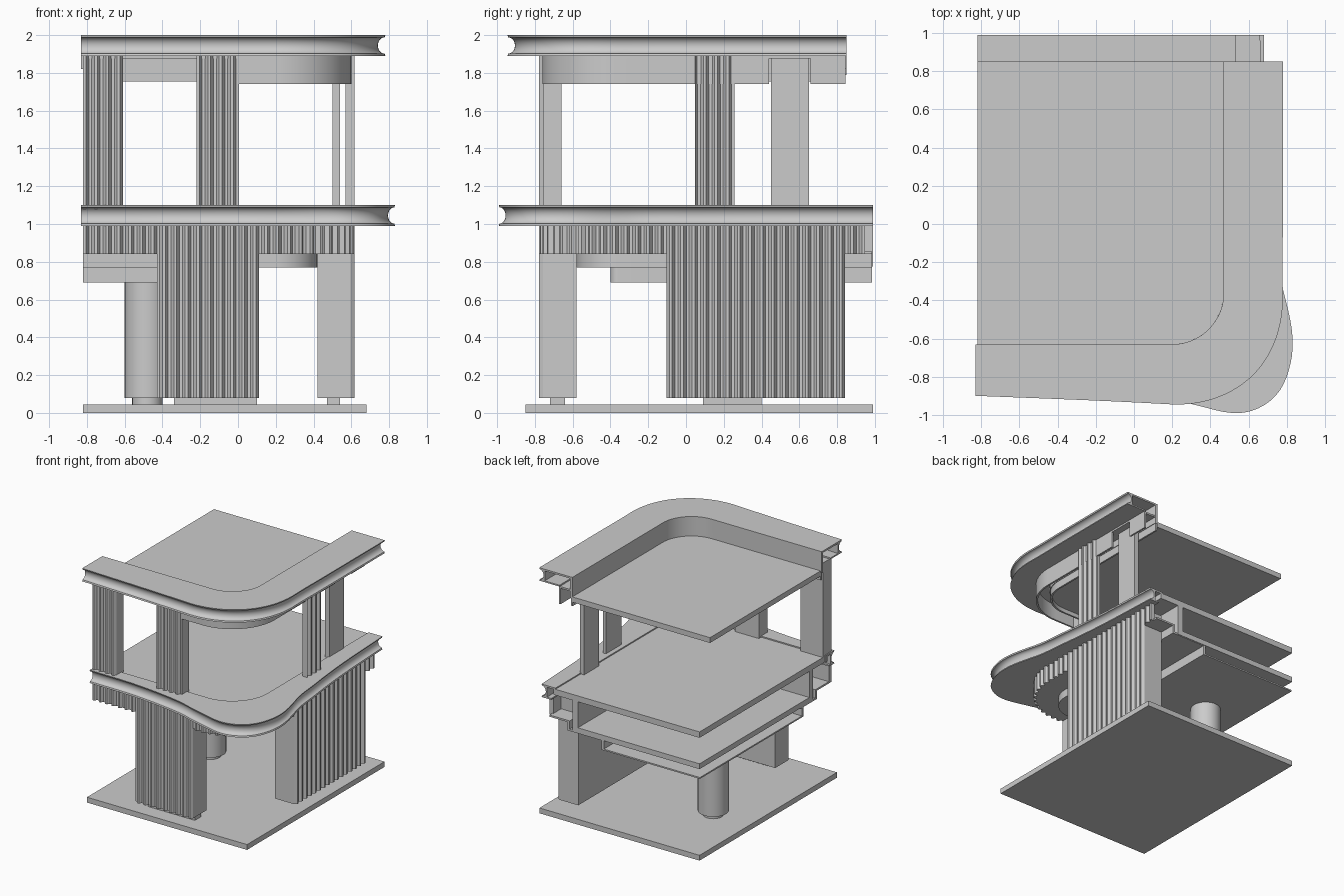
import bpy, bmesh, math

if "Cube" in bpy.data.objects:
    bpy.data.objects.remove(bpy.data.objects["Cube"])

CX, CY = 0.2, -0.36          # centre of the rounded corner
L = 0.4 * math.pi / 2        # corner arc length used as path parameter
Q = 0.06 / 4                 # quarter of one flute pitch


def pt(s, r):
    """Plan point at path position s (front, corner, right side), offset r from the corner centre."""
    if s <= 0:
        return CX + s, CY - r
    if s >= L:
        return CX + r, CY + s - L
    a = -math.pi / 2 + s / L * math.pi / 2
    return CX + r * math.cos(a), CY + r * math.sin(a)


def right(y):
    return L + y - CY


def finish(name, bm, smooth=False):
    bmesh.ops.recalc_face_normals(bm, faces=bm.faces)
    me = bpy.data.meshes.new(name)
    bm.to_mesh(me)
    bm.free()
    ob = bpy.data.objects.new(name, me)
    bpy.context.collection.objects.link(ob)
    if smooth:
        bpy.ops.object.select_all(action='DESELECT')
        ob.select_set(True)
        bpy.context.view_layer.objects.active = ob
        bpy.ops.object.shade_smooth_by_angle(angle=math.radians(30))
    return ob


def sweep(name, stations, profile, smooth=False):
    """Closed profile (r, z) carried along the path; the profile may vary with s."""
    bm = bmesh.new()
    rings = []
    for s in stations:
        rings.append([bm.verts.new((*pt(s, r), z)) for r, z in profile(s)])
    n = len(rings[0])
    for a, b in zip(rings, rings[1:]):
        for i in range(n):
            j = (i + 1) % n
            bm.faces.new((a[i], a[j], b[j], b[i]))
    bm.faces.new(rings[0])
    bm.faces.new(rings[-1])
    return finish(name, bm, smooth)


def path(s0, s1, ns=14, na=20):
    """Stations from s0 to s1, dense on the corner arc."""
    mid = [L * i / na for i in range(na + 1)]
    a = [s0 + (0 - s0) * i / ns for i in range(ns)] if s0 < 0 else []
    b = [L + (s1 - L) * i / ns for i in range(1, ns + 1)] if s1 > L else []
    return a + mid + b


def band(name, s0, s1, r0, r1, z0, z1, stations=None):
    """Plain rectangular strip along the path."""
    return sweep(name, stations or path(s0, s1),
                 lambda s: [(r0, z0), (r1, z0), (r1, z1), (r0, z1)], True)


def fluted(name, s0, s1, rin, z0, z1):
    """Ribbed cladding; the ribs share one grid along the whole path."""
    ks = range(round(s0 / Q), round(s1 / Q) + 1)

    def prof(s):
        r = 0.418 if round(s / Q) % 4 < 2 else 0.396
        return [(rin, z0), (r, z0), (r, z1), (rin, z1)]
    return sweep(name, [k * Q for k in ks], prof)


def slab(name, r, z0, z1, yend, dx=0.0):
    """Floor plate with the rounded corner, optionally shifted sideways by dx."""
    bm = bmesh.new()
    pts = [pt(s, r) for s in path(-1.02 - dx, right(yend), 1, 16)]
    pts.append((pts[0][0], yend))
    f = bm.faces.new([bm.verts.new((x + dx, y, z0)) for x, y in pts])
    g = bmesh.ops.extrude_face_region(bm, geom=[f])["geom"]
    bmesh.ops.translate(bm, vec=(0, 0, z1 - z0),
                        verts=[v for v in g if isinstance(v, bmesh.types.BMVert)])
    if not any(f.normal.z < -0.5 and f.calc_center_median().z < z0 + 1e-4 for f in bm.faces):
        bm.faces.new([v for v in bm.verts if abs(v.co.z - z0) < 1e-5]) if len(bm.faces) < len(pts) + 2 else None
    return finish(name, bm)


def box(name, x0, x1, y0, y1, z0, z1):
    bm = bmesh.new()
    bmesh.ops.create_cube(bm, size=1)
    for v in bm.verts:
        v.co = (x0 if v.co.x < 0 else x1, y0 if v.co.y < 0 else y1, z0 if v.co.z < 0 else z1)
    return finish(name, bm)


def cylinder(name, x, y, r, z0, z1):
    bm = bmesh.new()
    bmesh.ops.create_cone(bm, cap_ends=True, segments=32, radius1=r, radius2=r, depth=z1 - z0)
    bmesh.ops.translate(bm, verts=bm.verts, vec=(x, y, (z0 + z1) / 2))
    return finish(name, bm, True)


def smooth_keys(keys):
    """Cubic interpolation through (s, value) keys."""
    def slope(i):
        a, b = keys[max(i - 1, 0)], keys[min(i + 1, len(keys) - 1)]
        return (b[1] - a[1]) / (b[0] - a[0])

    def f(s):
        i = 0
        while i < len(keys) - 2 and s > keys[i + 1][0]:
            i += 1
        (a, va), (b, vb) = keys[i], keys[i + 1]
        h = b - a
        t = min(max((s - a) / h, 0), 1)
        return ((2*t**3 - 3*t**2 + 1) * va + (t**3 - 2*t**2 + t) * h * slope(i)
                + (3*t**2 - 2*t**3) * vb + (t**3 - t**2) * h * slope(i + 1))
    return f


def cornice(name, keys, yend, rin, rb, zdrop, z0, z1):
    """Thin shell ledge with a hollow scotia front."""
    reach = smooth_keys(keys)

    def prof(s):
        R = reach(s)
        p = [(R, z1)]
        for k in range(11):
            t = math.pi * k / 10
            p.append((R - 0.004 - 0.036 * math.sin(t),
                      (z0 + z1) / 2 + ((z1 - z0) / 2 - 0.012) * math.cos(t)))
        return p + [(R, z0), (rb, z0), (rb, z0 + 0.012), (R - 0.052, z0 + 0.012),
                    (R - 0.052, z1 - 0.015), (rin + 0.02, z1 - 0.015),
                    (rin + 0.02, zdrop), (rin, zdrop), (rin, z1)]
    return sweep(name, path(-1.03, right(yend), 24, 32), prof, True)


# Base and ground floor supports
box("base_slab", -0.82, 0.68, -0.85, 0.99, 0, 0.045)
fluted("front_lower_pier", -0.63, -0.09, 0.22, 0.08, 0.99)
fluted("right_lower_pier", right(-0.1), right(0.84), 0.22, 0.08, 0.99)
box("front_pier_foot", -0.34, 0.1, -0.72, -0.64, 0.045, 0.08)
box("right_pier_foot", 0.47, 0.54, 0.09, 0.4, 0.045, 0.08)
cylinder("round_column", -0.48, 0.32, 0.12, 0.08, 0.69)
cylinder("round_column_foot", -0.48, 0.32, 0.08, 0.045, 0.08)

# Stepped soffit under the first floor; the lowest tray is narrower
fluted("ribbed_fascia", -1.02, right(0.95), 0.38, 0.84, 0.99)
steps = [(0.39, 0.84), (0.22, 0.84), (0.22, 0.77), (0.0, 0.77),
         (0.0, 0.785), (0.2, 0.785), (0.2, 0.855), (0.39, 0.855)]
sweep("stepped_soffit", path(-1.02, right(0.985)), lambda s: steps, True)
box("soffit_infill", 0.09, 0.2, -0.36, 0.985, 0.77, 0.785)
tray = band("soffit_tray_edge", -0.88, right(0.985), 0.02, 0.04, 0.69, 0.785)
tray.location.x = -0.14
slab("soffit_panel", 0.03, 0.69, 0.702, 0.985, -0.14)

# Floor slabs
slab("lower_slab", 0.17, 0.775, 0.82, 0.99)
band("slab_downstand", -1.02, right(0.99), 0.12, 0.17, 0.82, 1.05)
slab("first_floor_slab", 0.35, 1.04, 1.09, 0.99)

# First floor ledge, bulging round the corner
cornice("lower_cornice",
        [(-1.03, 0.44), (-0.6, 0.45), (-0.2, 0.50), (0, 0.555), (L * 0.16, 0.615), (L * 0.35, 0.735),
         (L * 0.5, 0.765), (L * 0.65, 0.725), (L, 0.585), (L + 0.36, 0.53), (L + 0.76, 0.49),
         (L + 1.35, 0.46)],
        0.99, 0.33, 0.37, 1.04, 0.99, 1.10)

# Upper floor piers
fluted("upper_corner_pier", -1.02, -0.81, 0.30, 1.08, 1.89)
fluted("upper_front_pier", -0.42, -0.20, 0.30, 1.08, 1.89)
fluted("upper_right_pier", right(0.04), right(0.26), 0.37, 1.08, 1.89)
box("upper_plain_pier", 0.50, 0.54, 0.45, 0.65, 1.08, 1.89)

# Roof: soffit, inner and outer fascias, slab and ledge
band("roof_inner_fascia", -1.02, right(0.845), 0.27, 0.285, 1.755, 1.89)
band("roof_soffit", -1.02, right(0.845), 0.27, 0.40, 1.875, 1.89)
band("roof_outer_fascia", -0.2, right(0.44), 0.385, 0.40, 1.74, 1.89)
band("roof_outer_fascia_end", 0, 0, 0.385, 0.40, 1.74, 1.89, [right(0.66), right(0.845)])
slab("roof_slab", 0.27, 1.79, 1.835, 0.85)
cornice("roof_cornice",
        [(-1.03, 0.54), (-0.4, 0.565), (0, 0.585), (L * 0.5, 0.605), (L, 0.58),
         (L + 0.4, 0.58), (L + 1.21, 0.58)],
        0.85, 0.27, 0.39, 1.82, 1.89, 2.0)
